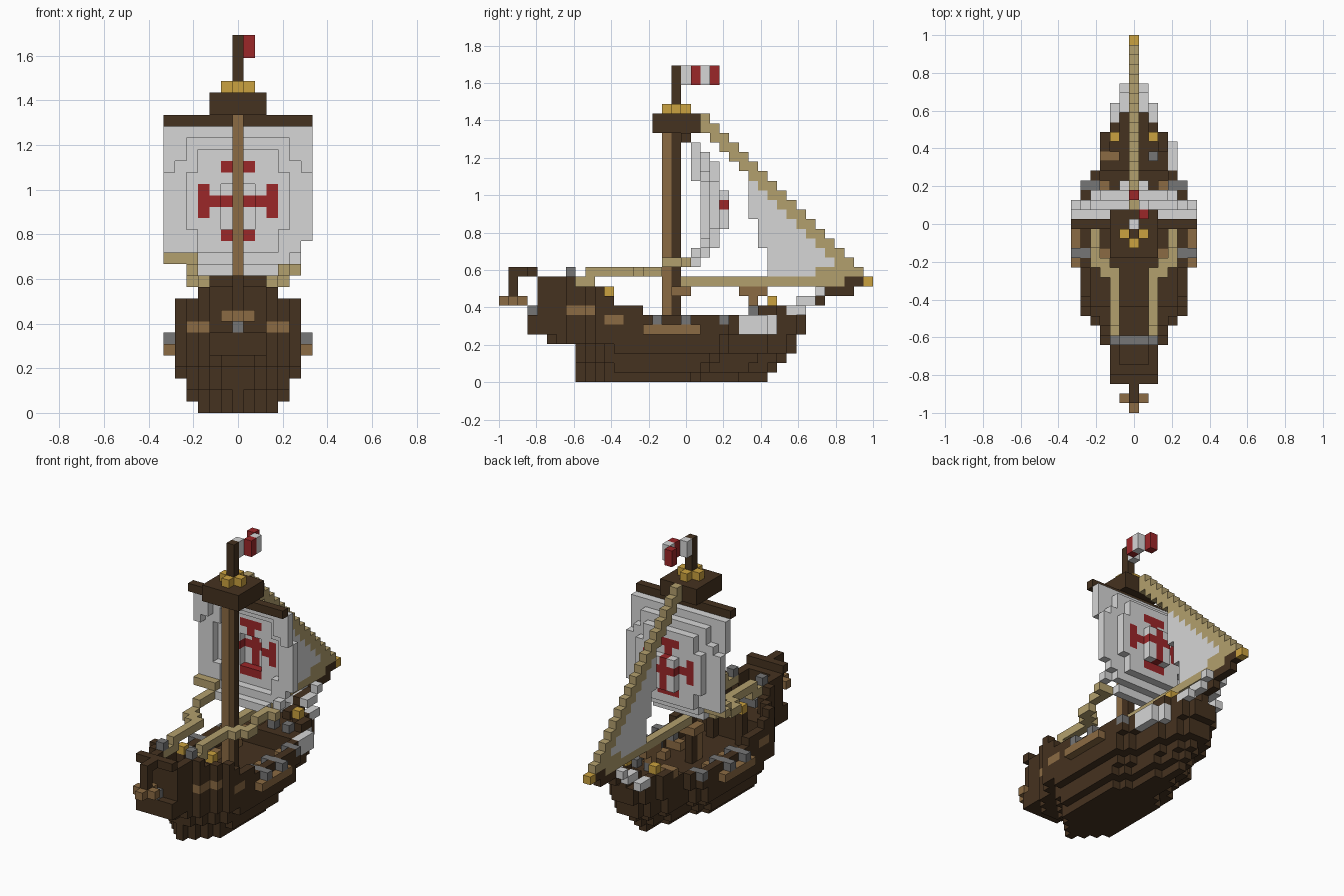
import bpy
import bmesh
from mathutils import Vector

cube = bpy.data.objects.get("Cube")
if cube:
    bpy.data.objects.remove(cube, do_unlink=True)

UNIT = 2 / 39   # edge of one block


def material(name, colour):
    mat = bpy.data.materials.new(name)
    mat.use_nodes = True
    mat.diffuse_color = (*colour, 1)
    mat.node_tree.nodes["Principled BSDF"].inputs["Base Color"].default_value = (*colour, 1)
    return mat


dark = material("dark wood", (.06, .032, .014))
brown = material("light wood", (.26, .145, .056))
tan = material("rope tan", (.45, .35, .155))
white = material("canvas white", (.67, .67, .67))
red = material("cross red", (.33, .02, .022))
grey = material("iron grey", (.18, .18, .18))
gold = material("brass gold", (.60, .36, .05))

grid = {}       # block position -> part name
palette = {}    # part name -> material


def put(name, mat, cells):
    """Claim blocks for a part; later parts replace earlier ones."""
    palette[name] = mat
    for cell in cells:
        grid[cell] = name


def box(xs, ys, zs):
    """Blocks of an inclusive box; each argument is a number or a (low, high) pair."""
    spans = [range(s, s + 1) if isinstance(s, int) else range(s[0], s[1] + 1) for s in (xs, ys, zs)]
    return [(x, y, z) for x in spans[0] for y in spans[1] for z in spans[2]]


def mirror(cells):
    return cells + [(-x, y, z) for x, y, z in cells]


# Hull: plan width per station, narrowing and shortening towards the keel
def plan_width(y):
    for limit, width in ((-17, -1), (-13, 2), (-11, 3), (-10, 4), (4, 5), (5, 4), (9, 3), (11, 2), (12, 1)):
        if y <= limit:
            return width
    return -1


def hull_width(y, z):
    level = min(z, 6)
    stern = (-11, -11, -11, -11, -14, -16, -16)[level]
    if z > 6:
        stern = -15 if z < 11 else -16
    bow = (8, 9, 10, 11, 11, 12, 12)[level]
    if y < stern or y > bow:
        return -1
    width = plan_width(y + 12 - bow) if y > 0 else plan_width(y)
    width = max(0, width - (2, 1, 1, 0, 0, 0, 0)[level])
    if z < 4:
        width = min(width, y + 11 + z // 2)
    elif z == 4:
        width = min(width, y + 15)
    return width


def sheer(y):
    for limit, top in ((-12, 10), (-9, 9), (-8, 8), (-5, 7), (7, 6), (10, 7)):
        if y <= limit:
            return top
    return 6


def deck(y):
    return 7 if y <= -9 else 4 if y < 6 else 6


hull = []
for y in range(-16, 13):
    for z in range(sheer(y) + 1):
        w = hull_width(y, z)
        for x in range(-w, w + 1):
            ends = min(hull_width(y - 1, z), hull_width(y + 1, z))
            rim = abs(x) == w or abs(x) > ends
            if z <= deck(y) or rim:
                hull.append((x, y, z))
put("hull", dark, hull)
put("stern_rail", dark, box((-2, 2), -16, 11) + box((-2, 2), -15, 10))

# Stern post with its cross piece, side trim and windows
put("stern_post", dark, box(0, -18, (9, 11)) + box(0, -17, 11))
put("stern_cross", brown, box((-1, 1), -18, 8) + box(0, (-19, -17), 8))
put("stern_windows", brown, mirror(box((2, 3), -12, 7) + box(3, -11, 7) + box(4, -10, 7)))
put("quarter_trim", brown, mirror(box(5, (-8, -7), 6)))
put("stern_hinge", grey, box(0, -16, 7))
put("stern_lanterns", gold, mirror(box(2, -8, 9)))
put("lantern_posts", dark, mirror(box(2, -8, (5, 8))))
put("stern_bar", grey, box((-1, 1), -12, 8) + mirror(box(2, -12, 11)))

# Side channels, guns and deck fittings
put("channels", brown, mirror(box(6, (-4, 1), 5)))
for y in (-3, 0, 4):
    put("guns", grey, mirror(box((4, 6 if y < 4 else 5), y, 6)))
    put("gun_carriages", brown, mirror(box((3, 4), y, 5)))
put("mast_collar", brown, box((-1, 1), (-1, 0), 9))
put("windlass", brown, box(0, (6, 8), 9) + box(0, 7, 8))
put("windlass_post", grey, box(0, 7, 7))
put("bow_block", brown, box((-3, -2), 7, 7))
put("bow_swivel", grey, box(2, 7, 7))
put("bow_lanterns", gold, mirror(box(2, 9, 8)))
put("lantern_stands", dark, mirror(box(2, 9, 7)))
put("side_canvas", white, box(4, (6, 8), (5, 6)) + box(3, 9, (5, 6)))

# Bowsprit and the pale beak rising beside it
put("bowsprit", dark, box(0, (10, 12), 7) + box(0, (12, 14), 8) + box(0, (15, 17), 9) + box(0, (17, 18), 10))
put("bowsprit_tip", gold, box(0, 19, 10))
put("beak", white, mirror(box(2, (11, 12), 7) + box(1, (12, 13), 8) + box(1, 14, 9)))

# Mast, yard and lookout
put("mast", dark, box(0, -1, (5, 32)))
put("mast_front", brown, box(0, -2, (5, 25)))
put("yard", dark, box((-6, 6), 0, 25))
put("lookout", dark, box((-2, 2), (-3, 1), (26, 27)))
put("lookout_ring", gold, mirror(box(1, -1, 28)) + box(0, -2, 28) + box(0, 0, 28))


# Main sail: nested rectangles bulging towards the bow
def billow(x, z):
    side = abs(x)
    if side <= 1 and 16 <= z <= 19:
        return 4
    if (side <= 3 and 14 <= z <= 22) or (side <= 4 and 16 <= z <= 20):
        return 3
    if (side <= 4 and 13 <= z <= 23) or (side <= 5 and z == 21) or 14 <= z <= 20:
        return 2
    return 1


def on_cross(x, z):
    x, z = abs(x), abs(z - 18)
    bars = (z == 0 and x <= 3) or (x == 0 and z <= 3)
    return bars or (x == 3 and z <= 1) or (z == 3 and x <= 1)


for x, _, z in box((-6, 6), 0, (12, 24)):
    lowest = 12 if abs(x) < 4 else 15 if x == 6 else 13 if x > 0 else 14
    if z < lowest:
        continue
    cell = [(x, billow(x, z), z)]
    if on_cross(x, z):
        put("sail_cross", red, cell)
    else:
        put("main_sail", white, cell)
put("sail_corners", tan, box((-6, -4), 1, 13) + box((4, 5), 0, 12))

# Sheets running aft from the sail to the stern bar
sheets = box(4, (-2, 0), 12) + box(4, (-4, -3), 11) + box(3, (-5, -4), 11)
put("sheets", tan, mirror(sheets + box(2, (-10, -5), 11) + box(2, (-12, -10), 10)))

# Fore sail with its stay and foot rope
for y in range(2, 19):
    top = 29 - y
    foot = 17 if y == 7 else 14 if y == 8 else 11
    if 7 <= y < 17:
        put("fore_sail", white, box(0, y, (foot, top - 1)))
    put("fore_stay", tan, box(0, y, (max(11, top - 1), top)))
put("foot_rope", tan, box(0, (0, 16), 10) + box(0, (14, 16), 11))

# Waving striped flag
for y, x in enumerate((0, 1, 1, 0)):
    put("flag_red" if y % 2 else "flag_white", red if y % 2 else white, box(x, y, (31, 32)))

# Build one mesh per part from the exposed block sides
SIDES = [Vector(s) for s in ((1, 0, 0), (-1, 0, 0), (0, 1, 0), (0, -1, 0), (0, 0, 1), (0, 0, -1))]
for name, mat in palette.items():
    bm = bmesh.new()
    for cell in [c for c, owner in grid.items() if owner == name]:
        centre = Vector(cell) + Vector((0, 0, .5))
        for side in SIDES:
            if tuple(int(a + b) for a, b in zip(cell, side)) in grid:
                continue
            u = Vector((side.y, side.z, side.x))
            v = side.cross(u)
            corners = [centre + (side + u * a + v * b) / 2 for a, b in ((-1, -1), (1, -1), (1, 1), (-1, 1))]
            bm.faces.new([bm.verts.new(c * UNIT) for c in corners])
    bmesh.ops.remove_doubles(bm, verts=bm.verts, dist=UNIT / 100)
    mesh = bpy.data.meshes.new(name)
    bm.to_mesh(mesh)
    bm.free()
    mesh.materials.append(mat)
    bpy.context.collection.objects.link(bpy.data.objects.new(name, mesh))
